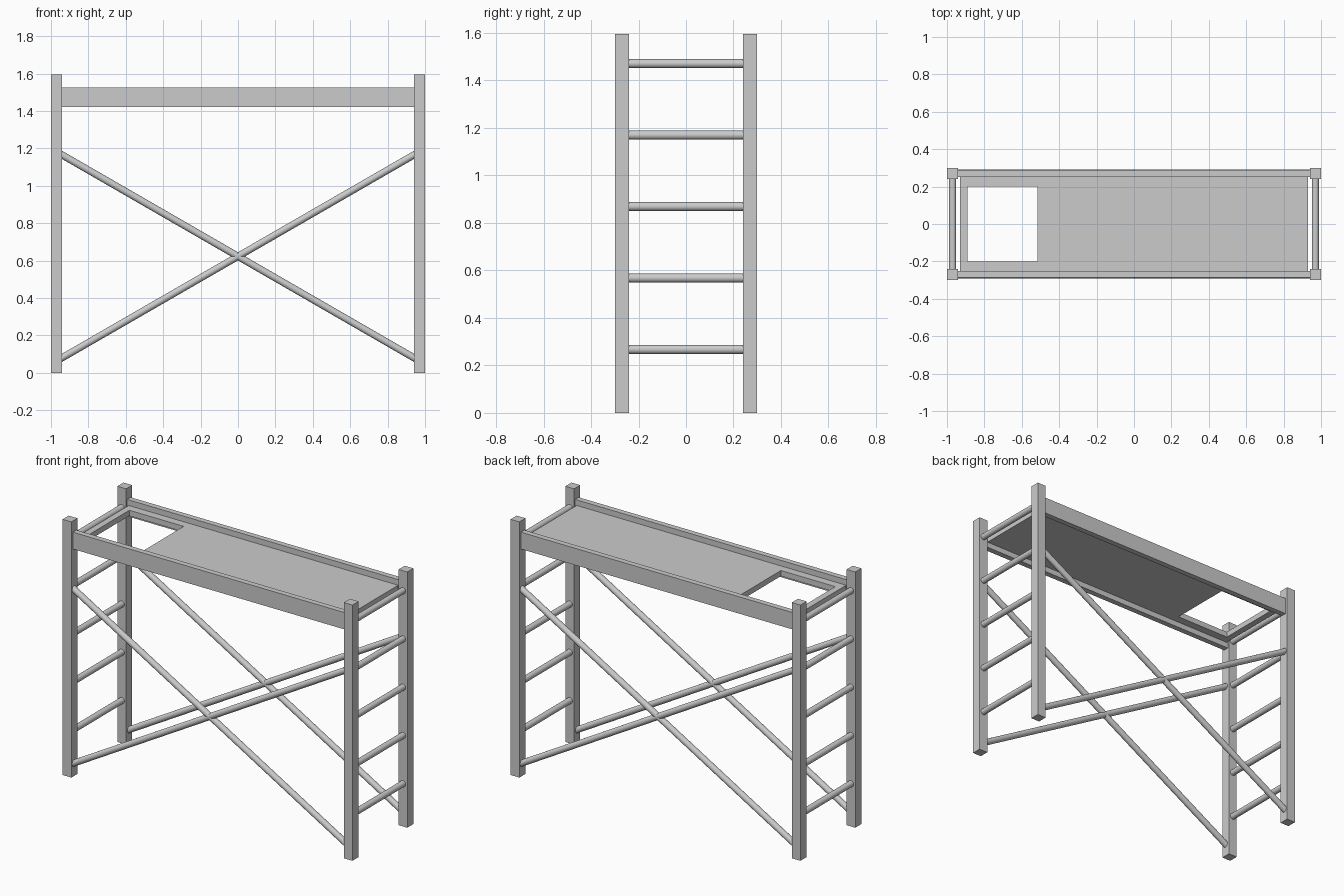
import bpy, bmesh, math
from mathutils import Vector

if "Cube" in bpy.data.objects:
    bpy.data.objects.remove(bpy.data.objects["Cube"])


def box(name, lo, hi):
    lo, hi = Vector(lo), Vector(hi)
    bpy.ops.mesh.primitive_cube_add(size=1, location=(lo + hi) / 2)
    ob = bpy.context.object
    ob.name = name
    ob.scale = hi - lo
    bpy.ops.object.transform_apply(location=False, rotation=False, scale=True)
    return ob


def tube(name, a, b, r=0.019):
    a, b = Vector(a), Vector(b)
    bpy.ops.mesh.primitive_cylinder_add(vertices=32, radius=r, depth=(b - a).length,
                                        location=(a + b) / 2)
    ob = bpy.context.object
    ob.name = name
    ob.rotation_euler = (b - a).to_track_quat('Z', 'Y').to_euler()
    bpy.ops.object.shade_smooth_by_angle(angle=math.radians(40))
    return ob


for sx, side in ((-1, "left"), (1, "right")):
    # corner posts
    for sy, face in ((-1, "front"), (1, "back")):
        x, y = 0.97 * sx, 0.27 * sy
        box(f"{face}_{side}_post", (x - 0.03, y - 0.03, 0), (x + 0.03, y + 0.03, 1.595))
    # ladder rungs
    for i in range(5):
        z = 0.267 + 0.301 * i
        tube(f"{side}_rung_{i + 1}", (0.97 * sx, -0.25, z), (0.97 * sx, 0.25, z))

for sy, face in ((-1, "front"), (1, "back")):
    # side beams of the platform
    y0, y1 = sorted((0.25 * sy, 0.285 * sy))
    box(f"{face}_beam", (-0.945, y0, 1.42), (0.945, y1, 1.525))
    # crossed diagonal braces
    for s, label in ((-1, "falling"), (1, "rising")):
        y = 0.273 * sy
        tube(f"{face}_{label}_brace", (-0.958 * s, y, 0.07), (0.958 * s, y, 1.175))

# deck panel with an open hatch
xs = (-0.93, -0.89, -0.515, 0.93)
ys = (-0.255, -0.2, 0.2, 0.255)
bm = bmesh.new()
grid = [[bm.verts.new((x, y, 1.49)) for y in ys] for x in xs]
for i in range(3):
    for j in range(3):
        if (i, j) != (1, 1):
            bm.faces.new((grid[i][j], grid[i + 1][j], grid[i + 1][j + 1], grid[i][j + 1]))
mesh = bpy.data.meshes.new("deck")
bm.to_mesh(mesh)
bm.free()
deck = bpy.data.objects.new("deck", mesh)
bpy.context.collection.objects.link(deck)
solid = deck.modifiers.new("thickness", 'SOLIDIFY')
solid.thickness = 0.035
solid.offset = -1
